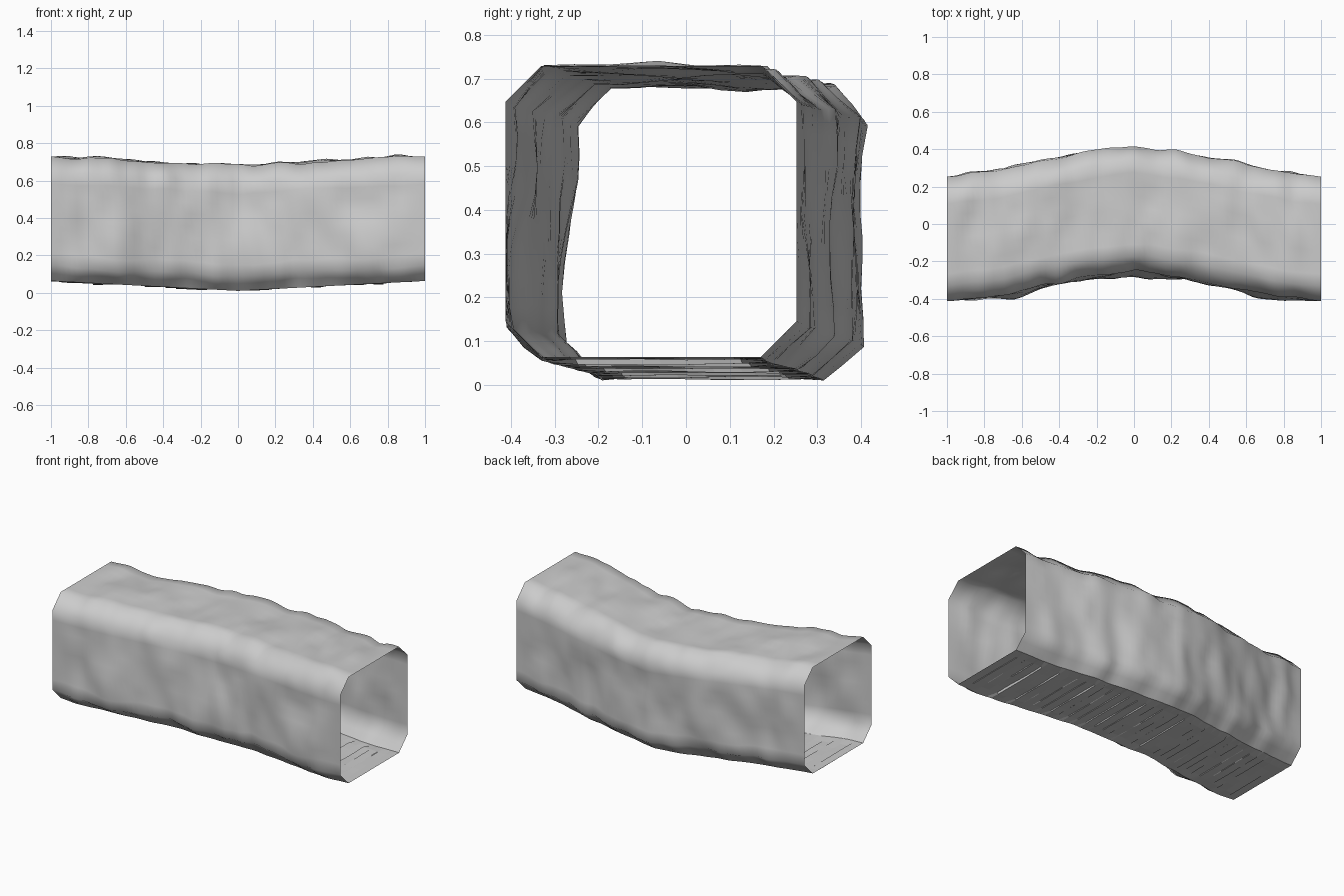
import bpy, bmesh, math, random
from mathutils import Vector, noise

if "Cube" in bpy.data.objects:
    bpy.data.objects.remove(bpy.data.objects["Cube"])
random.seed(4)

HALF, FLAT = 0.333, 0.25      # half width, half length of each flat wall
LONG, SHORT = 8, 2            # subdivisions of a wall and of a chamfer
RINGS = 72
SPACING = 2 / RINGS
MID_Z = 0.396
# Bulges low on the front wall: position along the tunnel, depth
BULGES = [(-0.64, 0.03), (0.12, 0.025), (0.72, 0.035)]

rock = bpy.data.materials.new("grey rock")
rock.use_nodes = True
rock.diffuse_color = (0.6, 0.6, 0.6, 1)
bsdf = rock.node_tree.nodes["Principled BSDF"]
bsdf.inputs["Base Color"].default_value = (0.6, 0.6, 0.6, 1)
bsdf.inputs["Roughness"].default_value = 0.8


def section():
    """Square with chamfered corners, subdivided along each side."""
    corners = []
    for k in range(4):
        a = k * math.pi / 2
        for s in (-FLAT, FLAT):
            corners.append(Vector((HALF * math.cos(a) - s * math.sin(a),
                                   HALF * math.sin(a) + s * math.cos(a))))
    pts = []
    for i, p in enumerate(corners):
        q = corners[(i + 1) % len(corners)]
        steps = SHORT if i % 2 else LONG
        pts += [p.lerp(q, j / steps) for j in range(steps)]
    return pts


def bow(x, height):
    """Sideways bend of the path, slightly weaker near the floor."""
    bend = 0.5 * (0.08 * math.cos(math.pi * x) + 0.084 - 0.164 * abs(x))
    return bend + (1 - abs(x)) * (0.035 * height - 0.008)


def sag(x):
    """Dip of the path towards the middle."""
    return 0.053 * (abs(x) - 1)


def rough(x, y, z):
    """Soft lumps in the rock."""
    big = noise.noise(Vector((x * 5, y * 4, z * 4 + 7)))
    small = noise.noise(Vector((x * 11, y * 8 + 3, z * 8)))
    return 0.022 * big + 0.011 * small


def bulge(x, p):
    """Outward swelling of the lower front wall."""
    if p.x > -FLAT:
        return 0
    return sum(depth * math.exp(-((x - c) / 0.12) ** 2 - ((p.y + 0.12) / 0.16) ** 2)
               for c, depth in BULGES)


# Passage shell: an open tube swept along a gently bowed path
bm = bmesh.new()
profile = section()
rings = []
ledge = 0
for i in range(RINGS + 1):
    x = -1 + SPACING * i
    fade = min(1, (1 - abs(x)) / 0.12)          # clean edges at both mouths
    if i % 2:                                   # a new ledge every second ring
        ledge = random.uniform(-0.005, 0.005)
        level = sag(x + SPACING / 2)
    ring = []
    for p in profile:
        out = p.normalized()
        d = fade * (rough(x, p.x, p.y) + bulge(x, p))
        px = x
        y = p.x + bow(x, p.y) + out.x * d
        z = MID_Z + p.y + sag(x) + out.y * d
        if p.y < -HALF + 0.001:                 # floor: flat ledges, steep risers
            z = MID_Z + p.y + sag(x)
            if abs(p.x) < FLAT - 0.01 and 0 < i < RINGS:
                patch = noise.noise(Vector((p.x * 5, (i + 1) // 2 * 3.7, 2)))
                z = MID_Z + p.y + level + fade * (ledge + 0.005 * patch)
                if i % 2:
                    px -= SPACING * 0.9
        ring.append(bm.verts.new((px, y, max(z, 0))))
    rings.append(ring)

# Skin the rings: soft walls, crisp floor ledges
n = len(profile)
floor_start = 3 * (LONG + SHORT)
for a, b in zip(rings, rings[1:]):
    for j in range(n):
        k = (j + 1) % n
        face = bm.faces.new((a[j], a[k], b[k], b[j]))
        face.smooth = not floor_start <= j < floor_start + LONG
bm.normal_update()

# Outward normals for the shell
first = bm.faces[:][0]
if first.normal.y < 0:
    bmesh.ops.reverse_faces(bm, faces=bm.faces)

mesh = bpy.data.meshes.new("tunnel_shell")
bm.to_mesh(mesh)
bm.free()
mesh.materials.append(rock)
shell = bpy.data.objects.new("tunnel_shell", mesh)
bpy.context.collection.objects.link(shell)
